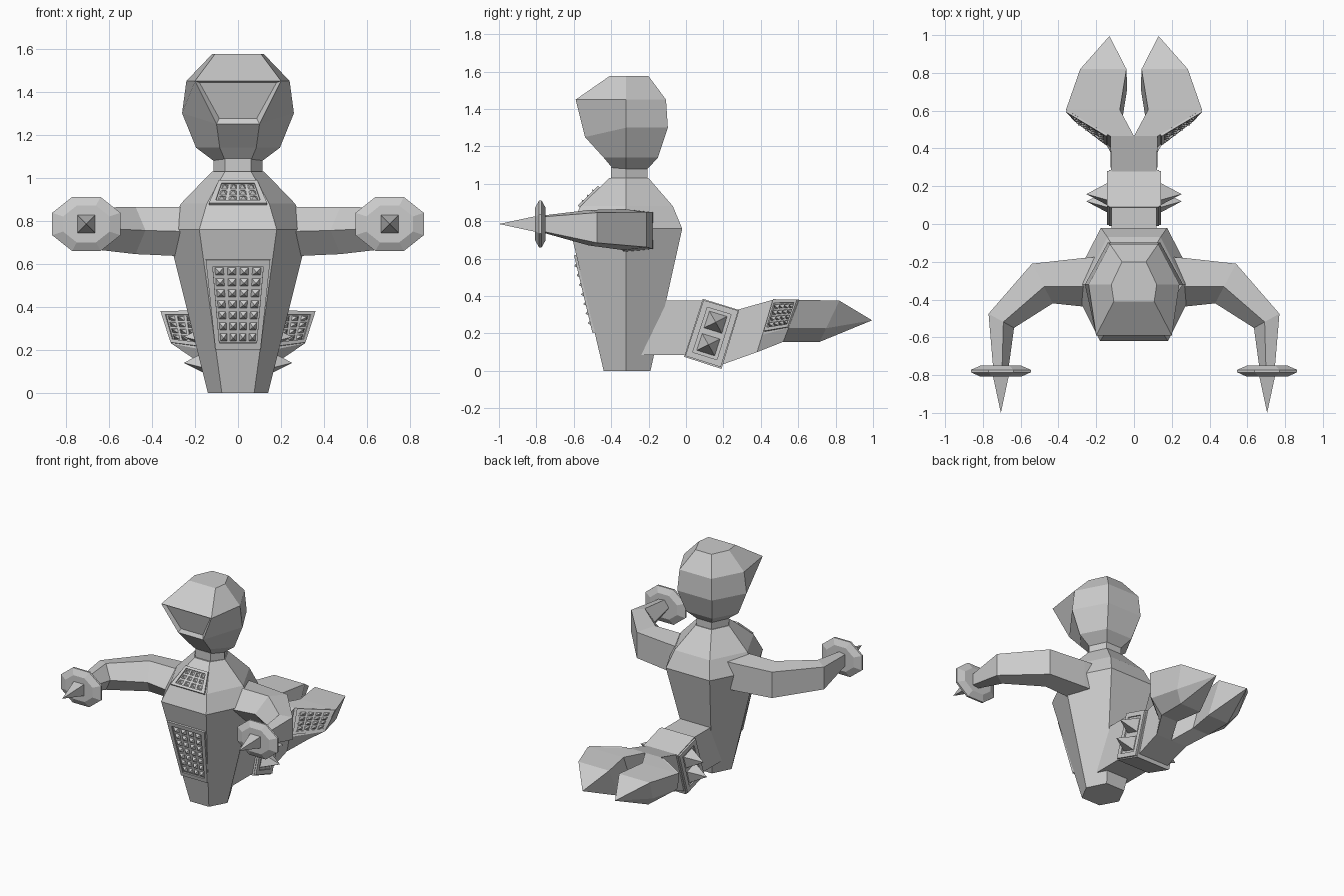
import bpy, bmesh, math
from mathutils import Vector as V

if "Cube" in bpy.data.objects:
    bpy.data.objects.remove(bpy.data.objects["Cube"])


def finish(name, bm, mirror=False):
    bmesh.ops.remove_doubles(bm, verts=bm.verts, dist=0.0005)
    bmesh.ops.recalc_face_normals(bm, faces=bm.faces)
    me = bpy.data.meshes.new(name)
    bm.to_mesh(me)
    bm.free()
    ob = bpy.data.objects.new(name, me)
    bpy.context.collection.objects.link(ob)
    if mirror:
        ob.modifiers.new("mirror", 'MIRROR')
    return ob


def add_loft(bm, rings):
    vs = [[bm.verts.new(p) for p in r] for r in rings]
    n = len(rings[0])
    for a, b in zip(vs, vs[1:]):
        for i in range(n):
            j = (i + 1) % n
            bm.faces.new((a[i], a[j], b[j], b[i]))
    bm.faces.new(vs[0])
    bm.faces.new(vs[-1])


def loft(name, rings, mirror=False):
    bm = bmesh.new()
    add_loft(bm, rings)
    return finish(name, bm, mirror)


MID = -0.32


def hexring(z, hx, back, fx, front, fz=None):
    fz = z if fz is None else fz
    return [(-fx, front, fz), (fx, front, fz), (hx, MID, z),
            (hx * .53, back, z), (-hx * .53, back, z), (-hx, MID, z)]


def panel(name, quad, cols, rows, height, border=0.1, fill=0.72, mirror=False):
    """Raised frame with a grid of pyramid studs; corners TL, TR, BR, BL from outside."""
    tl, tr, br, bl = [V(c) for c in quad]
    n = (bl - tl).cross(tr - tl).normalized()
    bv = border * (tr - tl).length / (bl - tl).length

    def at(u, v, h=0.0):
        return tl.lerp(tr, u).lerp(bl.lerp(br, u), v) + n * h

    def rect(u0, v0, u1, v1, h):
        return [at(u0, v0, h), at(u1, v0, h), at(u1, v1, h), at(u0, v1, h)]

    bm = bmesh.new()
    b, c = border, bv
    add_loft(bm, [rect(0, 0, 1, 1, -.006), rect(0, 0, 1, 1, .012),
                  rect(b, c, 1 - b, 1 - c, .012), rect(b, c, 1 - b, 1 - c, .003)])
    du, dv = (1 - 2 * b) / cols, (1 - 2 * c) / rows
    for i in range(cols):
        for j in range(rows):
            u, v = b + (i + .5) * du, c + (j + .5) * dv
            a, e = du * fill / 2, dv * fill / 2
            base = [bm.verts.new(p) for p in rect(u - a, v - e, u + a, v + e, .002)]
            tip = bm.verts.new(at(u, v, height))
            bm.faces.new(base)
            for k in range(4):
                bm.faces.new((base[k], base[(k + 1) % 4], tip))
    return finish(name, bm, mirror)


# Torso: tapered hexagonal body
loft("torso", [hexring(0, .14, -.19, .075, -.44),
               hexring(.76, .33, -.02, .18, -.62),
               hexring(.88, .265, -.07, .145, -.565),
               hexring(1.03, .12, -.2, .06, -.41)])
loft("neck", [hexring(1.02, .115, -.205, .06, -.4), hexring(1.09, .115, -.205, .06, -.4)])

# Head with jutting brim and recessed visor
bm = bmesh.new()
add_loft(bm, [hexring(1.08, .115, -.205, .06, -.39),
              hexring(1.14, .195, -.15, .085, -.44),
              hexring(1.30, .26, -.097, .1, -.54, 1.25),
              hexring(1.45, .24, -.107, .2, -.59),
              hexring(1.575, .12, -.2, .107, -.41)])
bmesh.ops.recalc_face_normals(bm, faces=bm.faces)
visor = min(bm.faces, key=lambda f: f.calc_center_median().y)
bmesh.ops.inset_region(bm, faces=[visor], thickness=.025, depth=-.02)
finish("head", bm)

# Chest panels lying on the front faces
fy = lambda z: -.44 - .237 * z
panel("belly_panel", [(-.15, fy(.62), .62), (.15, fy(.62), .62),
                      (.105, fy(.205), .205), (-.105, fy(.205), .205)], 4, 7, .024)
panel("collar_panel", [(-.09, -.462, .98), (.09, -.462, .98),
                       (.135, -.57, .875), (-.135, -.57, .875)], 4, 3, .02)


# Arms: five-sided sections given by outer and inner edge in plan, mid height, half height
def arm_section(ox, oy, ix, iy, zc, h):
    o, i = V((ox, oy, zc)), V((ix, iy, zc))
    p = i.lerp(o, .42)
    up = V((0, 0, h))
    return [o + up * .85, p + up, i, p - up, o - up * .85]


loft("arm", [arm_section(.14, -.17, .14, -.44, .75, .115),
             arm_section(.27, -.18, .24, -.44, .75, .115),
             arm_section(.54, -.21, .43, -.42, .755, .11),
             arm_section(.77, -.475, .635, -.55, .765, .095),
             arm_section(.745, -.77, .665, -.77, .785, .045)], True)

# Hand discs and spikes
HX, HZ = .705, .785
loft("hand_disc", [[(HX + .172 * s * math.cos(math.pi * (k + .5) / 4), y,
                     HZ + .136 * s * math.sin(math.pi * (k + .5) / 4)) for k in range(8)]
                   for y, s in ((-.75, .68), (-.772, 1), (-.785, 1), (-.808, .68))], True)
loft("hand_spike", [[(HX + sx * r, y, HZ + sz * r)
                     for sx, sz in ((-1, -1), (1, -1), (1, 1), (-1, 1))]
                    for y, r in ((-.79, .045), (-1.0, 0))], True)


# Tail: slanted rectangular sections
def box_section(w, yt, zt, yb, zb):
    return [(-w, yt, zt), (w, yt, zt), (w, yb, zb), (-w, yb, zb)]


loft("tail_root", [box_section(.12, -.25, .375, -.25, .085),
                   box_section(.12, .1, .375, .0, .085)])
loft("tail_collar", [box_section(.132, .09, .385, -.01, .075),
                     box_section(.132, .285, .325, .19, .01)])
loft("tail_link", [box_section(.12, .27, .325, .17, .025),
                   box_section(.125, .465, .38, .38, .1)])
panel("tail_spikes", [(.132, .094, .378), (.132, .28, .322),
                      (.132, .186, .02), (.132, -.004, .08)], 1, 2, .12,
      border=.16, fill=.75, mirror=True)


# Pincers: inner and outer edge lofted to a point
def claw_section(xi, xo, xm, xb, yt, zt, yb, zb):
    ym, zm = yt + (yb - yt) * .67, zt + (zb - zt) * .67
    return [(xi, yt, zt), (xo, yt, zt), (xm, ym, zm), (xb, yb, zb), (xi * .9, yb, zb)]


loft("pincer", [claw_section(.0, .125, .125, .125, .465, .38, .38, .1),
                claw_section(.075, .36, .31, .2, .605, .38, .52, .155),
                claw_section(.04, .285, .26, .2, .82, .375, .715, .155),
                [(.13, .995, .27)] * 5], True)
panel("pincer_panel", [(.14, .475, .38), (.355, .603, .378),
                       (.308, .553, .232), (.14, .425, .21)], 4, 4, .022,
      border=.08, mirror=True)
